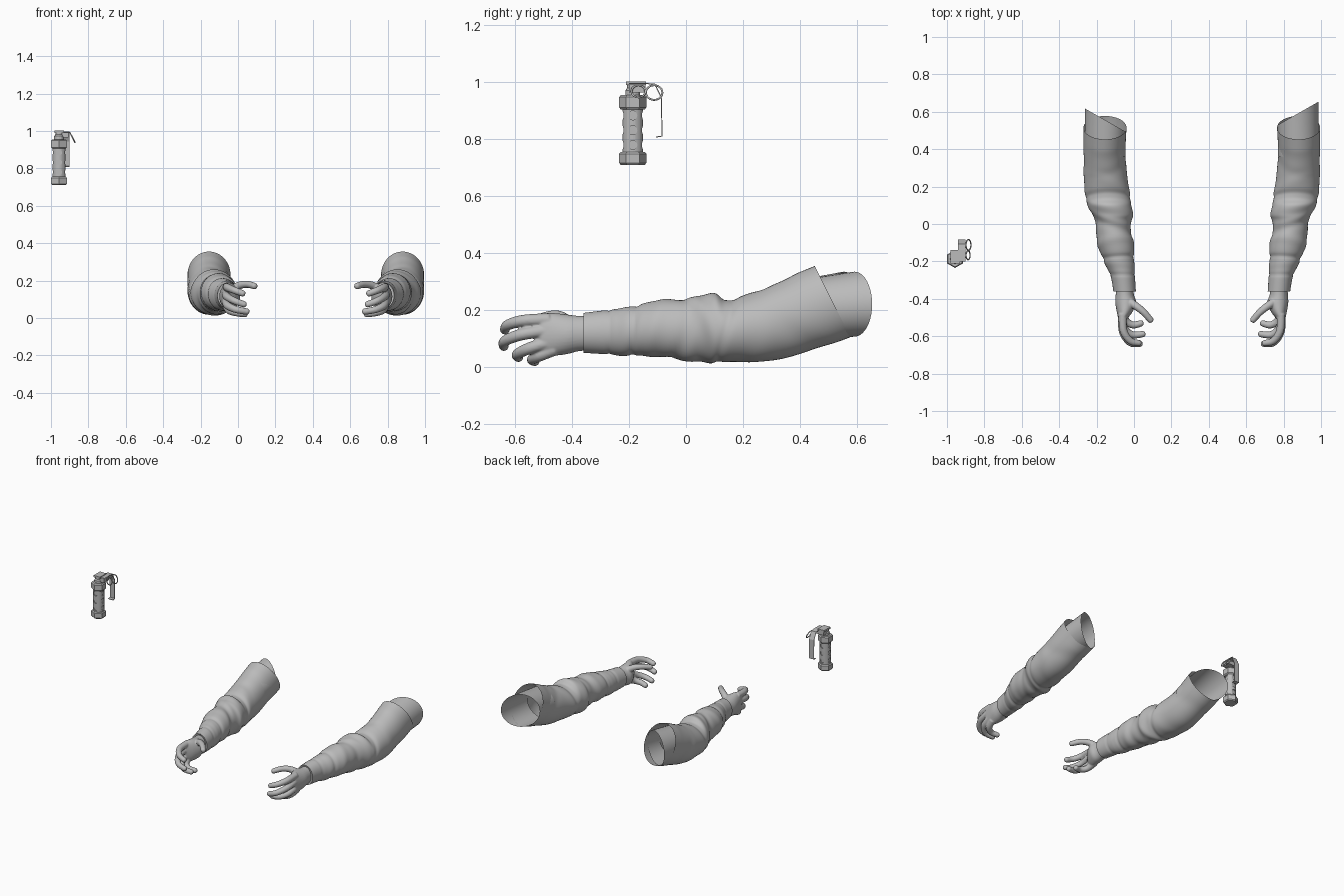
import bpy
import bmesh
from math import sin, cos, pi, exp, tau
from mathutils import Vector, Matrix

if "Cube" in bpy.data.objects:
    bpy.data.objects.remove(bpy.data.objects["Cube"])

grey = bpy.data.materials.new("plain grey")
grey.use_nodes = True
grey.diffuse_color = (0.5, 0.5, 0.5, 1)
grey.node_tree.nodes["Principled BSDF"].inputs["Base Color"].default_value = (0.5, 0.5, 0.5, 1)

MIRROR_SUM = 0.725  # x of one arm plus x of the other arm


def finish(name, bm, smooth=False):
    """Turn a bmesh into a named grey object."""
    bmesh.ops.recalc_face_normals(bm, faces=bm.faces)
    for face in bm.faces:
        face.smooth = smooth
    mesh = bpy.data.meshes.new(name)
    bm.to_mesh(mesh)
    bm.free()
    mesh.materials.append(grey)
    obj = bpy.data.objects.new(name, mesh)
    bpy.context.scene.collection.objects.link(obj)
    return obj


def loft(bm, rings, caps=False, closed=True):
    """Skin a list of point rings."""
    rows = [[bm.verts.new(p) for p in ring] for ring in rings]
    count = len(rows[0])
    for low, high in zip(rows, rows[1:]):
        for i in range(count if closed else count - 1):
            j = (i + 1) % count
            bm.faces.new((low[i], low[j], high[j], high[i]))
    if caps:
        bm.faces.new(rows[0][::-1])
        bm.faces.new(rows[-1])


def spline(points, steps):
    """Smooth curve through points of any dimension."""
    pts = [Vector(p) for p in points]
    pts = [pts[0]] + pts + [pts[-1]]
    out = []
    for a, b, c, d in zip(pts, pts[1:], pts[2:], pts[3:]):
        for k in range(steps):
            t = k / steps
            out.append(b + (c - a) * (t / 2) + (a * 2 - b * 5 + c * 4 - d) * (t * t / 2)
                       + (b * 3 - a - c * 3 + d) * (t ** 3 / 2))
    return out + [pts[-1]]


def oval(station, segments, side, change=None):
    """Cross-section of an arm from (y, left, right, bottom, top)."""
    y, left, right, low, high = station
    cx, cz = (left + right) / 2, (low + high) / 2
    ring = []
    for i in range(segments):
        th = tau * i / segments
        scale, dy = change(y, th, (high - low) / 2) if change else (1, 0)
        x = cx + (right - left) / 2 * cos(th) * scale
        z = cz + (high - low) / 2 * sin(th) * scale
        ring.append((flip(x, side), y + dy, z))
    return ring


def flip(x, side):
    return x if side == "right" else MIRROR_SUM - x


# Sleeve sections: y, outer x, inner x, bottom z, top z
SLEEVE = [(-.36, -.11, .01, .05, .19), (-.28, -.125, .005, .045, .2),
          (-.2, -.16, 0, .04, .21), (-.12, -.19, 0, .04, .23),
          (0, -.21, -.02, .02, .24), (.05, -.22, -.005, .02, .25),
          (.1, -.245, -.015, .018, .26), (.14, -.26, -.02, .018, .235),
          (.2, -.265, -.03, .02, .25), (.3, -.268, -.04, .025, .28),
          (.4, -.27, -.045, .06, .31), (.515, -.27, -.04, .105, .355)]
# Folds: y, slant, phase, width, height
FOLDS = [(-.27, 0, 0, .008, -.05), (-.18, .01, 1, .01, -.06), (-.22, .01, 2, .02, .03),
         (-.1, .03, 1, .025, .05), (-.03, .04, 2.5, .025, -.06), (.05, .05, 4, .025, .05),
         (.14, .03, 1.5, .015, -.04), (.23, .06, 3, .04, .03), (.35, .08, 5, .04, -.025)]


def cloth(y, th, half):
    scale = 1
    for at, slant, phase, width, height in FOLDS:
        scale += height * exp(-((y - at - slant * cos(th - phase)) / width) ** 2)
    shear = 0.5 * min(max((y - .25) / .2, 0), 1)
    return scale, -shear * half * sin(th)


PALM = [(-.33, -.095, -.005, .06, .18), (-.38, -.098, 0, .055, .18),
        (-.42, -.1, .012, .045, .185), (-.47, -.092, -.008, .04, .19),
        (-.505, -.084, -.035, .048, .187), (-.517, -.075, -.045, .06, .175)]
FINGERS = {
    "index": [(-.06, -.48, .167), (-.056, -.57, .163), (-.02, -.625, .148), (.028, -.637, .13)],
    "middle": [(-.064, -.48, .13), (-.06, -.575, .115), (-.02, -.635, .092), (.035, -.64, .072)],
    "ring": [(-.064, -.47, .09), (-.055, -.55, .066), (-.01, -.592, .045), (.05, -.588, .034)],
    "little": [(-.06, -.46, .063), (-.045, -.515, .04), (-.005, -.54, .027), (.04, -.53, .02)],
    "thumb": [(-.05, -.4, .14), (.005, -.435, .173), (.05, -.47, .18), (.09, -.515, .17)],
}


def finger_rings(path, side):
    pts = spline([(flip(x, side), y, z) for x, y, z in path], 6)
    rings = []
    last = len(pts) - 1
    for i, p in enumerate(pts):
        ahead = (pts[min(i + 1, last)] - pts[max(i - 1, 0)]).normalized()
        u = ahead.cross(Vector((0, 0, 1))).normalized()
        v = u.cross(ahead)
        r = 0.023 - 0.006 * i / last
        rings.append([p + (u * cos(tau * k / 14) + v * sin(tau * k / 14)) * r for k in range(14)])
        if i == last:
            # rounded tip
            for turn in (.5, 1, 1.4):
                rings.append([p + ahead * r * .7 * sin(turn) + (q - p) * cos(turn) for q in rings[last]])
    return rings


for side, lining_end in (("right", .555), ("left", .592)):
    # Folded sleeve with a slanted open end
    bm = bmesh.new()
    loft(bm, [oval(s, 48, side, cloth) for s in spline(SLEEVE, 9)])
    finish(side + "_sleeve", bm, True)

    # Inner lining that sticks out behind the sleeve
    bm = bmesh.new()
    rows = []
    for k in range(7):
        t = k / 6
        section = (.36 + (lining_end - .36) * t, -.262, -.045, .085 + .022 * t, .3 + .035 * t)
        rows.append(oval(section, 40, side, lambda y, th, half: (1, -.062 * cos(th) * t)))
    loft(bm, rows)
    finish(side + "_lining", bm, True)

    # Cuff rim closing onto the wrist
    bm = bmesh.new()
    rim = SLEEVE[0]
    loft(bm, [oval(rim, 40, side),
              oval((rim[0] + .004, -.09, -.005, .065, .175), 40, side)])
    finish(side + "_cuff_rim", bm, True)

    # Hand: palm and fingers fused into one skin
    bm = bmesh.new()
    loft(bm, [oval(s, 32, side) for s in spline(PALM, 4)], caps=True)
    for path in FINGERS.values():
        loft(bm, finger_rings(path, side), caps=True)
    hand = finish(side + "_hand", bm, True)
    fuse = hand.modifiers.new("fuse", "REMESH")
    fuse.mode = "VOXEL"
    fuse.voxel_size = 0.004
    fuse.use_smooth_shade = True
    soften = hand.modifiers.new("soften", "SMOOTH")
    soften.factor = 0.5
    soften.iterations = 5

# Canister
AXIS = Vector((-.957, -.187, 0))


def prism(name, sides, profile, turn=0):
    """Turned part from (radius, z) pairs around the canister axis."""
    bm = bmesh.new()
    loft(bm, [[AXIS + Vector((r * cos(turn + tau * i / sides), r * sin(turn + tau * i / sides), z))
               for i in range(sides)] for r, z in profile], caps=True)
    return finish(name, bm)


body = prism("canister_body", 32, [(.036, .75), (.036, .91)])
for name, low, high in (("bottom_cap", .71, .756), ("top_cap", .905, .955)):
    prism(name, 6, [(.042, low), (.048, low + .007), (.048, high - .007), (.042, high)], pi / 2)
prism("fuse_neck", 16, [(.026, .95), (.026, .972), (.02, .98), (.02, .99)])

# Round vents cut into the body
bm = bmesh.new()
for k in range(4):
    for z in (.78, .832, .884):
        place = (Matrix.Translation(AXIS + Vector((0, 0, z))) @ Matrix.Rotation(k * pi / 2, 4, "Z")
                 @ Matrix.Translation((.042, 0, 0)) @ Matrix.Rotation(pi / 2, 4, "Y"))
        bmesh.ops.create_cone(bm, cap_ends=True, segments=16, radius1=.016, radius2=.016,
                              depth=.026, matrix=place)
cutter = finish("vent_cutter", bm)
cutter.hide_render = True
cutter.hide_viewport = True
cut = body.modifiers.new("vents", "BOOLEAN")
cut.operation = "DIFFERENCE"
cut.object = cutter


def box(name, low, high):
    bm = bmesh.new()
    low, high = Vector(low), Vector(high)
    size = Matrix.Diagonal((*(high - low), 1))
    bmesh.ops.create_cube(bm, size=1, matrix=Matrix.Translation((low + high) / 2) @ size)
    return finish(name, bm)


# Fuse head and its hinge
box("fuse_head", (-.975, -.2, .965), (-.905, -.143, .993))
box("fuse_top_plate", (-.98, -.21, .99), (-.93, -.14, 1.003))

# Safety lever bent over the side
bm = bmesh.new()
bend = [(-.2, .998), (-.14, .998), (-.108, .995), (-.084, .945), (-.083, .81), (-.105, .806)]
loft(bm, [[(-.94, y, z), (-.902, y, z)] for y, z in bend], closed=False)
lever = finish("safety_lever", bm)
lever.modifiers.new("thickness", "SOLIDIFY").thickness = 0.004

# Two tilted pull rings
for name, y, radius in (("rear_pull_ring", -.112, .029), ("front_pull_ring", -.167, .024)):
    down, across = Vector((.45, 0, -.89)), Vector((0, 1, 0))
    normal = down.cross(across)
    centre = Vector((-.898, y, .99)) + down * radius
    bm = bmesh.new()
    rows = []
    for i in range(25):
        out = down * cos(tau * i / 24) + across * sin(tau * i / 24)
        rows.append([centre + out * (radius + .0035 * cos(tau * k / 8)) + normal * .0035 * sin(tau * k / 8)
                     for k in range(8)])
    loft(bm, rows)
    bmesh.ops.remove_doubles(bm, verts=bm.verts, dist=1e-5)
    finish(name, bm, True)
